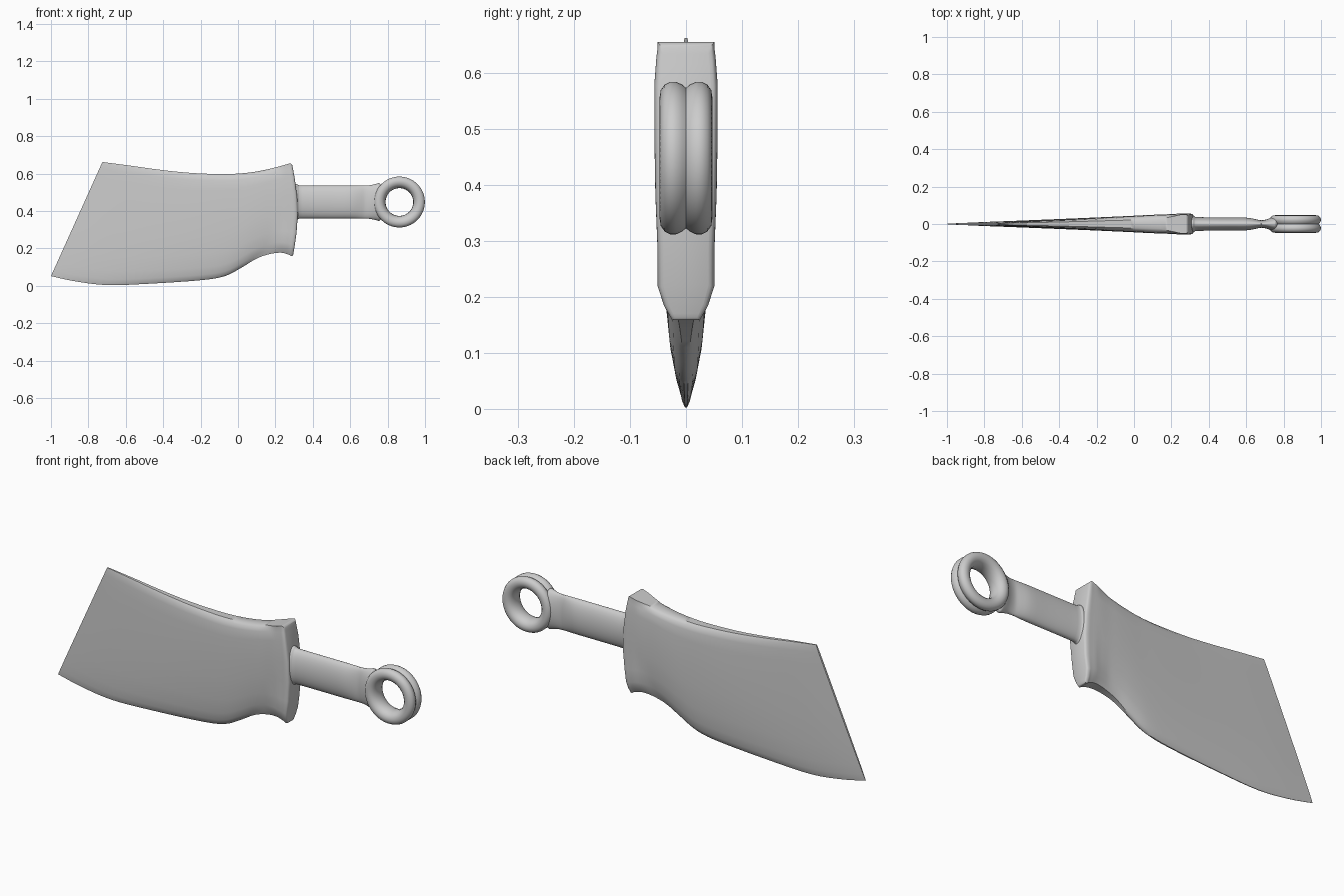
import bpy, bmesh
from math import sin, cos, pi, radians

if "Cube" in bpy.data.objects:
    bpy.data.objects.remove(bpy.data.objects["Cube"])


def spline(rows, n):
    """Catmull-Rom resampling of rows of numbers."""
    out = []
    for i in range(len(rows) - 1):
        p = [rows[max(0, min(len(rows) - 1, i + k))] for k in (-1, 0, 1, 2)]
        for j in range(n):
            t = j / n
            out.append([0.5 * (2 * b + (c - a) * t + (2 * a - 5 * b + 4 * c - d) * t * t
                               + (3 * b - a - 3 * c + d) * t ** 3) for a, b, c, d in zip(*p)])
    return out + [list(rows[-1])]


def loft(name, rings, closed=False, angle=40):
    """Skin a list of closed vertex rings into one smooth object."""
    bm = bmesh.new()
    vs = [[bm.verts.new(p) for p in r] for r in rings]
    m, n = len(vs), len(vs[0])
    for i in range(m if closed else m - 1):
        a, b = vs[i], vs[(i + 1) % m]
        for j in range(n):
            k = (j + 1) % n
            bm.faces.new((a[j], a[k], b[k], b[j]))
    if not closed:
        # caps bridged side to side so they may follow a curved outline
        for r in (vs[0], vs[-1]):
            for j in range(n // 2 - 1):
                bm.faces.new((r[j], r[j + 1], r[n - 2 - j], r[n - 1 - j]))
    bmesh.ops.recalc_face_normals(bm, faces=bm.faces)
    me = bpy.data.meshes.new(name)
    bm.to_mesh(me)
    bm.free()
    ob = bpy.data.objects.new(name, me)
    bpy.context.collection.objects.link(ob)
    bpy.context.view_layer.objects.active = ob
    ob.select_set(True)
    bpy.ops.object.shade_smooth_by_angle(angle=radians(angle))
    ob.select_set(False)
    return ob


# Blade: stations of bottom x, z, top x, z, half thickness, end bulge
stations = [
    (-1.0, .052, -.725, .662, .005, 0), (-.87, .024, -.58, .643, .013, 0),
    (-.70, .004, -.43, .622, .020, 0), (-.48, .011, -.27, .605, .028, 0),
    (-.20, .030, -.10, .597, .038, 0), (-.07, .052, 0, .600, .043, 0),
    (.02, .098, .07, .607, .047, 0), (.10, .146, .13, .617, .050, 0),
    (.17, .170, .18, .628, .052, 0), (.23, .177, .23, .641, .055, .003),
    (.27, .167, .265, .651, .056, .012), (.282, .160, .278, .655, .056, .022),
    (.291, .160, .287, .650, .052, .026), (.295, .164, .291, .643, .044, .027)]
# height fraction and relative width: sharp belly, rounded spine
section = [(0, .08), (.015, .28), (.05, .48), (.12, .67), (.25, .84), (.45, .97),
           (.65, 1), (.85, 1), (.94, .94), (.98, .8), (1, .5)]
blade = []
for xb, zb, xt, zt, w, bulge in spline(stations, 4):
    heel = max(0, min(1, (xb + .05) / .3))
    side = []
    for v, s in section:
        s = max(s, heel * min(.9, .45 + 5 * v))
        side.append((xb + (xt - xb) * v + bulge * sin(pi * v), s * w, zb + (zt - zb) * v))
    blade.append(side + [(x, -y, z) for x, y, z in reversed(side)])
loft("blade", blade)

# Handle: x, half height, half thickness of each oval section
grip = [(.28, .096, .046), (.314, .096, .045), (.322, .092, .042), (.345, .089, .037),
        (.50, .089, .034), (.60, .089, .034), (.65, .089, .026), (.68, .089, .020),
        (.71, .091, .025), (.74, .098, .037), (.755, .101, .040), (.768, .085, .038)]
N = 32
handle = [[(x, hy * cos((j + .5) * 2 * pi / N), .448 + hz * sin((j + .5) * 2 * pi / N))
           for j in range(N)] for x, hz, hy in spline(grip, 3)]
loft("handle", handle)

# Pommel ring: grooved profile (radius, depth) turned about the y axis
half = [(.125, 0), (.131, .007), (.136, .018), (.136, .028), (.131, .038), (.121, .045),
        (.108, .047), (.094, .043), (.083, .033), (.076, .017), (.074, 0)]
profile = half + [(r, -y) for r, y in half[-2:0:-1]]
M = 64
ring = [[(.863 + r * cos(i * 2 * pi / M), y, .448 + r * sin(i * 2 * pi / M))
         for r, y in profile] for i in range(M)]
loft("pommel_ring", ring, closed=True, angle=60)
